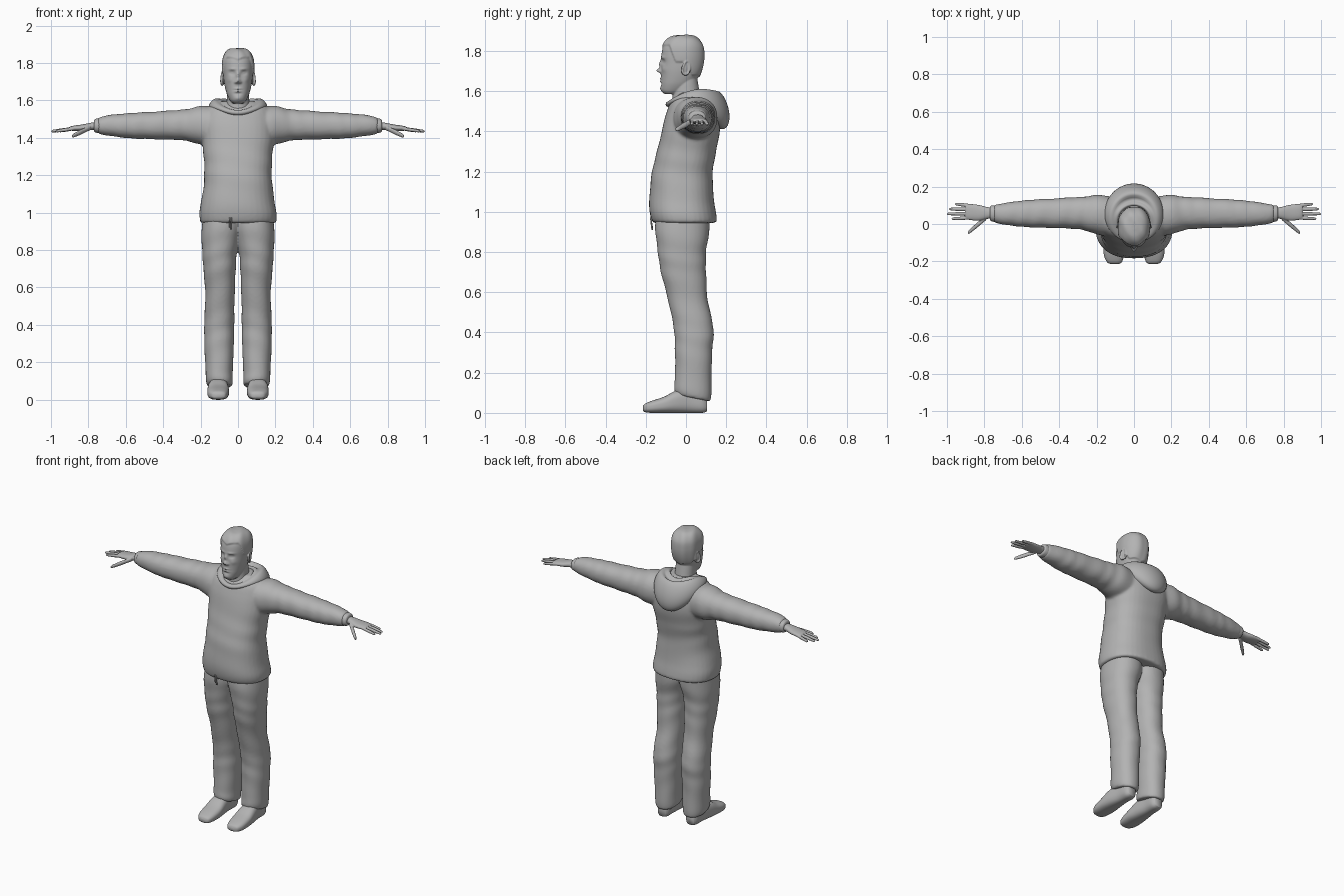
import bpy, bmesh
from math import sin, cos, pi, exp
from mathutils import Vector, Matrix

cube = bpy.data.objects.get("Cube")
if cube:
    bpy.data.objects.remove(cube, do_unlink=True)

grey = bpy.data.materials.new("plain grey")
grey.use_nodes = True
grey.diffuse_color = (.45, .45, .45, 1)
grey.node_tree.nodes["Principled BSDF"].inputs["Base Color"].default_value = grey.diffuse_color


def clamp(v):
    return max(0, min(1, v))


def resample(rows, steps):
    """Smooth curve through the section rows."""
    out = []
    for i in range(len(rows) - 1):
        quad = [rows[max(i - 1, 0)], rows[i], rows[i + 1], rows[min(i + 2, len(rows) - 1)]]
        for s in range(steps):
            t = s / steps
            out.append([b + t * (c - a) / 2 + t * t * (a - 2.5 * b + 2 * c - d / 2)
                        + t ** 3 * (1.5 * (b - c) + (d - a) / 2) for a, b, c, d in zip(*quad)])
    return out + [list(rows[-1])]


def skin(bm, rings, closed=False):
    """Join rings of points with quads, and cap the ends."""
    loops = [[bm.verts.new(p) for p in ring] for ring in rings]
    n = len(loops[0])
    pairs = list(zip(loops, loops[1:])) + ([(loops[-1], loops[0])] if closed else [])
    for lo, hi in pairs:
        for j in range(n):
            k = (j + 1) % n
            bm.faces.new((lo[j], lo[k], hi[k], hi[j]))
    if not closed:
        bm.faces.new(loops[0])
        bm.faces.new(loops[-1])
    return [v for loop in loops for v in loop]


def loft(bm, axis, rows, side=1, power=2.2, seg=40, steps=6, fold=0, wave=60):
    """Rows are (position, a min, a max, b min, b max) along the axis."""
    rings = []
    for t, a0, a1, b0, b1 in resample(rows, steps):
        ring = []
        for j in range(seg):
            ang = 2 * pi * j / seg
            c, s = cos(ang), sin(ang)
            grow = 1 + fold * sin(wave * t + 2 * sin(ang + 1) + sin(wave * t / 3))
            reach = grow / (abs(c) ** power + abs(s) ** power) ** (1 / power)
            a = (a0 + a1) / 2 + (a1 - a0) / 2 * c * reach
            b = (b0 + b1) / 2 + (b1 - b0) / 2 * s * reach
            p = {"x": (t, a, b), "y": (a, t, b), "z": (a, b, t)}[axis]
            ring.append((p[0] * side, p[1], p[2]))
        rings.append(ring)
    return skin(bm, rings)


def sym(rows):
    return [(z, -w, w, f, b) for z, w, f, b in rows]


def finish(name, bm, voxel=0, smooth=0):
    bmesh.ops.recalc_face_normals(bm, faces=bm.faces)
    mesh = bpy.data.meshes.new(name)
    bm.to_mesh(mesh)
    bm.free()
    mesh.shade_smooth()
    mesh.materials.append(grey)
    obj = bpy.data.objects.new(name, mesh)
    bpy.context.scene.collection.objects.link(obj)
    if voxel:
        mod = obj.modifiers.new("Blend", "REMESH")
        mod.mode = "VOXEL"
        mod.voxel_size = voxel
        mod.use_smooth_shade = True
    if smooth:
        mod = obj.modifiers.new("Soften", "SMOOTH")
        mod.factor = .5
        mod.iterations = smooth
    return obj


# Sweatshirt: torso and both sleeves blended together
TORSO = [(.945, .2, -.162, .148), (.96, .205, -.172, .152), (1, .206, -.18, .148),
         (1.06, .196, -.182, .14), (1.16, .182, -.175, .132), (1.24, .18, -.16, .138),
         (1.31, .184, -.142, .152), (1.41, .195, -.118, .168), (1.49, .195, -.098, .165),
         (1.55, .17, -.075, .14), (1.585, .125, -.035, .1), (1.595, .09, -.02, .07)]
SLEEVE = [(.08, -.05, .14, 1.37, 1.56), (.18, -.06, .155, 1.36, 1.572), (.28, -.03, .145, 1.385, 1.553),
          (.42, -.022, .137, 1.392, 1.542), (.57, -.017, .128, 1.397, 1.533),
          (.68, -.006, .114, 1.41, 1.523), (.735, .006, .105, 1.42, 1.512), (.75, .014, .1, 1.427, 1.503)]
bm = bmesh.new()
loft(bm, "z", sym(TORSO), power=2.4, fold=.008, wave=45)
for side in (1, -1):
    loft(bm, "x", SLEEVE, side, fold=.018, wave=65)
finish("sweatshirt", bm, .008, 5)

# Hood lying around the neck and down the back
rings = []
for i in range(72):
    t = 2 * pi * i / 72
    back = (1 - cos(t)) / 2
    out = Vector((sin(t), -cos(t), 0))
    mid = Vector((.118 * sin(t), .035 - .12 * cos(t), 1.525 + .01 * cos(t) + .05 * sin(t) ** 2))
    ring = []
    for j in range(32):
        p = 2 * pi * j / 32
        dent = 1 - .4 * back * exp(-((p - pi / 2) / .4) ** 2)
        high = (.014 + .09 * back ** 2) * sin(p) * dent
        wide = (.016 + .04 * back) * cos(p) - .025 * back * sin(p)
        ring.append(mid + out * wide + Vector((0, 0, high)))
    rings.append(ring)
bm = bmesh.new()
skin(bm, rings, closed=True)
finish("hood", bm)

# Trousers: two legs meeting at the hips
LEG = [(.075, .032, .163, -.052, .12), (.1, .027, .17, -.06, .125), (.165, .028, .174, -.055, .127),
       (.3, .022, .18, -.055, .13), (.415, .02, .18, -.06, .137), (.565, .018, .175, -.09, .108),
       (.7, .012, .185, -.125, .1), (.8, .004, .192, -.14, .1), (.9, -.02, .195, -.152, .115),
       (.97, -.02, .19, -.15, .12)]
bm = bmesh.new()
for side in (1, -1):
    for v in loft(bm, "z", LEG, side, fold=.012, wave=50):
        v.co.z -= .2 * (v.co.y - .03) * clamp((.17 - v.co.z) / .08)
finish("trousers", bm, .008, 4)

# Cord ends hanging below the sweatshirt hem
bm = bmesh.new()
for x, low in ((-.045, .92), (-.036, .91)):
    loft(bm, "z", [(low, x - .004, x + .004, -.172, -.164), (.975, x - .003, x + .003, -.18, -.172)], seg=10)
finish("waist_cord", bm)

# Shoes
SHOE = [(-.215, .085, .12, .012, .03), (-.205, .066, .143, .004, .045), (-.17, .054, .16, 0, .06),
        (-.11, .048, .164, 0, .08), (-.05, .052, .16, 0, .11), (.02, .06, .148, 0, .12),
        (.08, .062, .143, 0, .1), (.105, .075, .13, .008, .07)]
for side, label in ((1, "left"), (-1, "right")):
    bm = bmesh.new()
    loft(bm, "y", SHOE, side, power=2.7)
    finish(label + "_shoe", bm)

# Hands: palm, four fingers and thumb, with a ribbed cuff
PALM = [(.72, .03, .088, 1.442, 1.487), (.78, .028, .09, 1.442, 1.482), (.83, .018, .102, 1.437, 1.472),
        (.88, .022, .107, 1.437, 1.465), (.9, .03, .1, 1.441, 1.46)]


def digit(bm, side, base, tip, radius):
    rows = []
    for f, r in ((0, 1), (.35, .95), (.5, 1), (.8, .85), (.95, .7), (1, .25)):
        x, y, z = Vector(base).lerp(Vector(tip), f)
        r *= radius
        rows.append((x, y - r, y + r, z - r, z + r))
    loft(bm, "x", rows, side, power=2, seg=16, steps=4)


for side, label in ((1, "left"), (-1, "right")):
    bm = bmesh.new()
    loft(bm, "x", PALM, side)
    for y, end, reach in ((.033, .028, .975), (.055, .054, 1), (.077, .08, .99), (.097, .107, .957)):
        digit(bm, side, (.865, y, 1.452), (reach, end, 1.435), .0095)
    digit(bm, side, (.79, .035, 1.455), (.888, -.048, 1.408), .014)
    finish(label + "_hand", bm, .003, 3)
    bm = bmesh.new()
    loft(bm, "x", [(.735, .012, .1, 1.425, 1.505), (.75, .012, .1, 1.426, 1.504),
                   (.765, .016, .097, 1.43, 1.5), (.77, .024, .09, 1.437, 1.493)], side)
    finish(label + "_cuff", bm)

# Head, neck and ears blended together
SKULL = [(1.585, .028, -.105, -.03), (1.6, .043, -.121, 0), (1.63, .058, -.125, .035),
         (1.66, .067, -.124, .055), (1.7, .075, -.124, .073), (1.74, .079, -.123, .083),
         (1.78, .081, -.122, .086), (1.82, .078, -.114, .082), (1.85, .066, -.094, .065),
         (1.867, .046, -.066, .042), (1.873, .015, -.03, .012)]
NECK = [(1.5, .075, -.07, .08), (1.58, .062, -.066, .07), (1.64, .059, -.06, .06), (1.7, .055, -.05, .05)]
# Face bumps: x, z, width, height, push along y (mirrored)
FACE = [(0, 1.735, .01, .02, -.011), (0, 1.703, .011, .011, -.024), (.013, 1.697, .007, .006, -.009),
        (.032, 1.747, .015, .011, .011), (.032, 1.747, .009, .005, -.005), (.03, 1.768, .02, .006, -.005),
        (0, 1.663, .018, .004, -.007), (0, 1.649, .016, .005, -.007), (0, 1.656, .022, .0025, .004),
        (0, 1.636, .02, .006, .005), (0, 1.612, .018, .01, -.005), (.045, 1.71, .015, .015, -.004)]
bm = bmesh.new()
centre = Vector((0, -.02, 1.75))
for v in loft(bm, "z", sym(SKULL), seg=112, steps=10):
    x, y, z = v.co
    front = clamp((-.04 - y) / .05)
    for fx, fz, w, h, push in FACE:
        for s in ((1, -1) if fx else (1,)):
            v.co.y += front * push * exp(-((x - s * fx) / w) ** 2 - ((z - fz) / h) ** 2)
    # Hair swells out above a hairline that drops behind the temples
    line = 1.812 + .012 * sin(abs(x) * 35) - .075 * clamp((y + .08) / .03) - .07 * clamp(y / .03)
    hair = clamp((z - line) / .008)
    v.co += (v.co - centre).normalized() * hair * (.007 + .0015 * sin(90 * x + 60 * y))
loft(bm, "z", sym(NECK))
for side in (1, -1):
    lean = Matrix.Translation((side * .08, 0, 1.717)) @ Matrix.Rotation(side * .3, 4, "Z") @ Matrix.Rotation(-.2, 4, "X")
    rim = []
    for i in range(28):
        t = 2 * pi * i / 28
        rim.append([lean @ Vector((side * (.004 + .006 * sin(p)), (.018 + .006 * cos(p)) * cos(t),
                                   (.034 + .006 * cos(p)) * sin(t) - .008 * cos(t) ** 2))
                    for p in (2 * pi * j / 10 for j in range(10))])
    skin(bm, rim, closed=True)
    bmesh.ops.create_uvsphere(bm, u_segments=20, v_segments=12, radius=1,
                              matrix=lean @ Matrix.Diagonal((.007, .018, .032, 1)))
finish("head", bm, .0035, 2)
